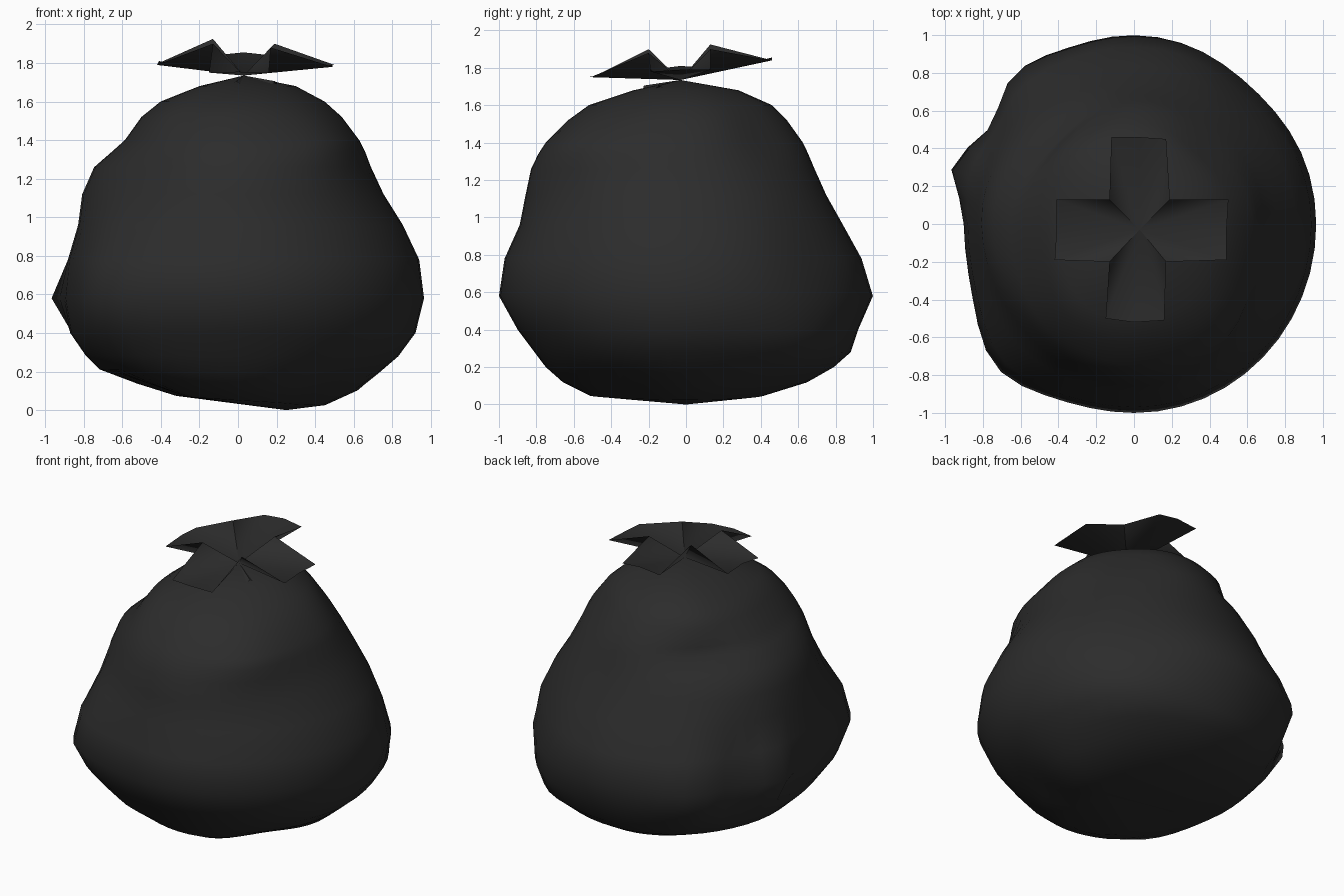
import bpy
import bmesh
from math import sin, cos, radians, exp
from mathutils import Vector

default_cube = bpy.data.objects.get("Cube")
if default_cube:
    bpy.data.objects.remove(default_cube, do_unlink=True)

# One flat black plastic colour
plastic = bpy.data.materials.new("black_plastic")
plastic.use_nodes = True
colour = (0.025, 0.025, 0.025, 1)
plastic.diffuse_color = colour
plastic.node_tree.nodes["Principled BSDF"].inputs["Base Color"].default_value = colour
plastic.node_tree.nodes["Principled BSDF"].inputs["Roughness"].default_value = 0.6


def finish(name, bm, sharp_angle):
    """Turn a bmesh into a shaded object with the plastic material."""
    mesh = bpy.data.meshes.new(name)
    bm.to_mesh(mesh)
    bm.free()
    mesh.materials.append(plastic)
    obj = bpy.data.objects.new(name, mesh)
    bpy.context.collection.objects.link(obj)
    bpy.ops.object.select_all(action="DESELECT")
    obj.select_set(True)
    bpy.context.view_layer.objects.active = obj
    bpy.ops.object.shade_smooth_by_angle(angle=radians(sharp_angle))


# Sack levels: height, then reach towards right (-x), left (+x), front, back
LEVELS = [
    (.05, .35, .46, .52, .42),
    (.12, .56, .63, .66, .65),
    (.2, .73, .73, .75, .79),
    (.28, .79, .83, .81, .88),
    (.4, .87, .92, .9, .92),
    (.58, .9, .965, 1, 1),
    (.78, .88, .94, .97, .94),
    (.96, .83, .855, .89, .84),
    (1.12, .81, .755, .86, .75),
    (1.26, .75, .69, .83, .69),
    (1.34, .66, .66, .79, .66),
    (1.4, .59, .63, .75, .63),
    (1.52, .5, .54, .63, .54),
    (1.6, .4, .45, .52, .46),
    (1.68, .2, .3, .28, .28),
]

# Bulges and dents: direction in degrees, height, amount, spread, height spread
DENTS = [
    # side bump and the wide lower corners
    (164, .6, .115, 8, .16),
    (146, .65, -.03, 7, .25),
    (131, .55, .06, 14, .25),
    (222, .58, .05, 14, .25),
    (48, .75, -.05, 22, .25),
    (45, .3, .06, 22, .14),
    # shoulders and the fold under the back right shoulder
    (135, 1.6, .1, 25, .1),
    (135, 1.34, -.1, 28, .08),
    (225, 1.2, -.1, 24, .22),
    (45, 1.45, -.09, 25, .18),
    (315, 1.4, .08, 22, .15),
    # hollows around the base
    (325, .06, -.2, 25, .1),
    (195, .06, -.2, 25, .1),
]

SIDES = 48
TIE = Vector((.03, -.03, 1.735))


def sack_point(level, step):
    z, right, left, front, back = level
    degrees = 360 * step / SIDES
    c, s = cos(radians(degrees)), sin(radians(degrees))
    # The front right corner of the sack is fuller than the others
    n = 2 + .4 * exp(-((degrees - 225) / 30) ** 2)
    r = (abs(c) ** n + abs(s) ** n) ** (-1 / n)
    for direction, height, amount, spread, tall in DENTS:
        turn = (degrees - direction + 180) % 360 - 180
        r += amount * exp(-(turn / spread) ** 2 - ((z - height) / tall) ** 2)
    # The underside droops a little towards the left
    sag = -.03 * c * max(0, 1 - z / .3)
    return r * c * (left if c > 0 else right), r * s * (back if s > 0 else front), z + sag


# Sack body: stacked rings closed by a sagging base and the gathered tie
bm = bmesh.new()
rings = [[bm.verts.new(sack_point(level, i)) for i in range(SIDES)] for level in LEVELS]
for low, high in zip(rings, rings[1:]):
    for i in range(SIDES):
        j = (i + 1) % SIDES
        bm.faces.new((low[i], low[j], high[j], high[i]))
base = bm.verts.new((.25, 0, 0))
neck = bm.verts.new(TIE)
for i in range(SIDES):
    j = (i + 1) % SIDES
    bm.faces.new((base, rings[0][j], rings[0][i]))
    bm.faces.new((neck, rings[-1][i], rings[-1][j]))
finish("sack_body", bm, 60)

# Tied top: four loose flaps, raised at the corners where they meet
corners = [(.19, .13, 1.9), (-.13, .13, 1.925), (-.13, -.2, 1.9), (.17, -.2, 1.88)]
tips = [
    [(.17, .45, 1.84), (.03, .46, 1.855), (-.12, .46, 1.84)],
    [(-.41, .13, 1.8), (-.41, -.03, 1.81), (-.42, -.19, 1.79)],
    [(-.15, -.5, 1.75), (0, -.52, 1.755), (.16, -.51, 1.75)],
    [(.49, -.19, 1.78), (.49, -.03, 1.79), (.5, .13, 1.79)],
]
bm = bmesh.new()
centre = bm.verts.new(TIE)
corner_verts = [bm.verts.new(p) for p in corners]
for k, tip in enumerate(tips):
    edge = [corner_verts[k], *[bm.verts.new(p) for p in tip], corner_verts[(k + 1) % 4]]
    for a, b in zip(edge, edge[1:]):
        bm.faces.new((centre, a, b))
finish("tied_flaps", bm, 75)

# Small gathered pleats spreading from the tie over the front shoulders
bm = bmesh.new()
for direction in (258, 325):
    top = bm.verts.new(TIE)
    foot = []
    for turn, drop in ((-14, .06), (0, .03), (14, .06)):
        a = radians(direction + turn)
        foot.append(bm.verts.new(TIE + Vector((.2 * cos(a), .2 * sin(a), -drop))))
    for a, b in zip(foot, foot[1:]):
        bm.faces.new((top, a, b))
finish("neck_pleats", bm, 30)
